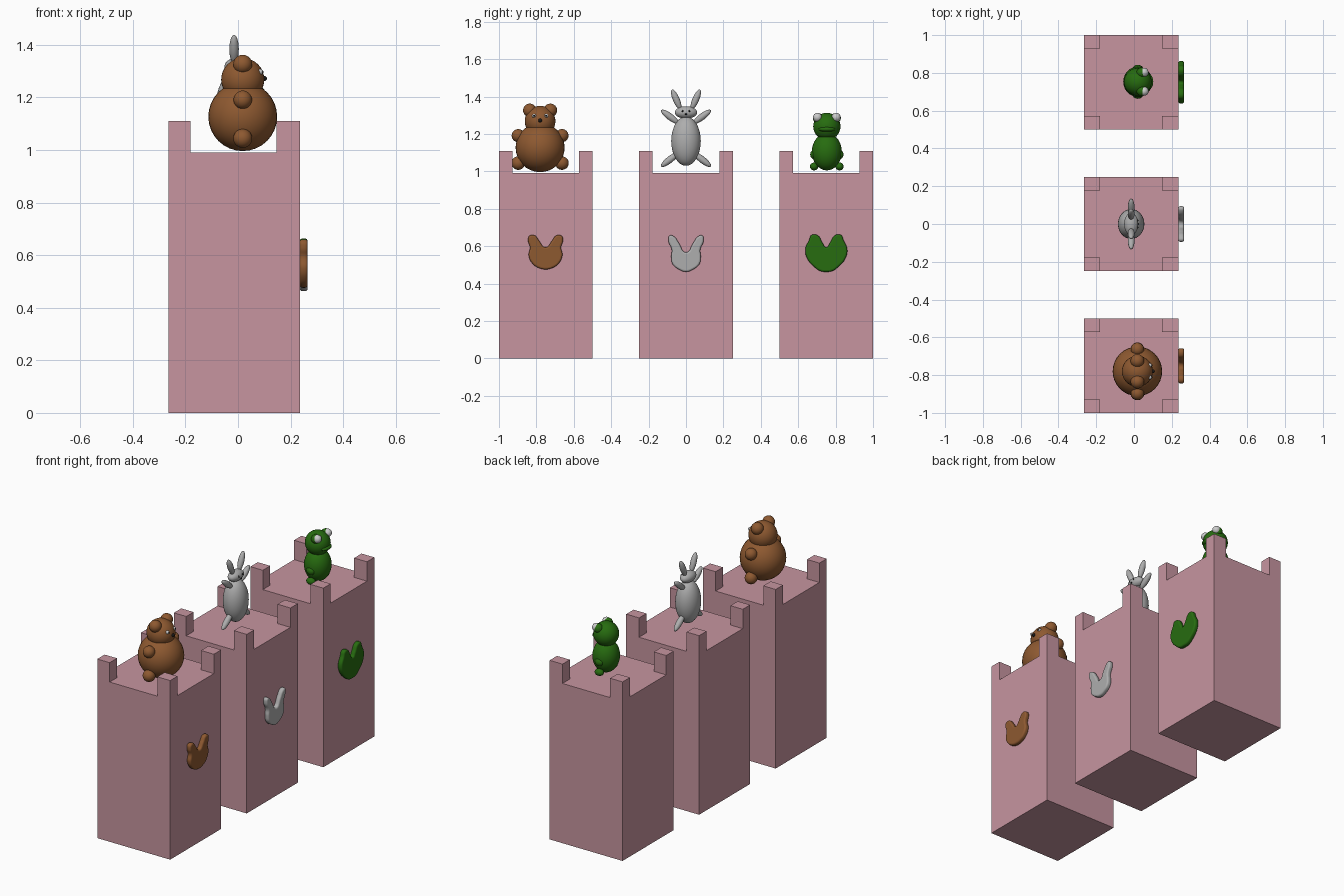
import bpy, bmesh, math

if "Cube" in bpy.data.objects:
    bpy.data.objects.remove(bpy.data.objects["Cube"])


def material(name, rgb):
    m = bpy.data.materials.new(name)
    m.diffuse_color = (*rgb, 1)
    m.use_nodes = True
    m.node_tree.nodes["Principled BSDF"].inputs["Base Color"].default_value = m.diffuse_color
    return m


PINK = material("pink", (0.57, 0.30, 0.35))
BROWN = material("brown", (0.27, 0.10, 0.03))
GREY = material("grey", (0.42, 0.42, 0.42))
GREEN = material("green", (0.02, 0.15, 0.005))
WHITE = material("white", (0.85, 0.85, 0.85))
BLACK = material("black", (0.01, 0.01, 0.01))


def ball(name, mat, loc, radii, lean=0):
    """Smooth ellipsoid; lean tips its top towards +y, in degrees."""
    bpy.ops.mesh.primitive_uv_sphere_add(segments=32, ring_count=16, radius=1, location=loc)
    o = bpy.context.object
    o.name = name
    o.scale = radii if isinstance(radii, tuple) else (radii,) * 3
    o.rotation_euler.x = -math.radians(lean)
    o.data.materials.append(mat)
    bpy.ops.object.shade_smooth()
    return o


def pair(name, mat, x, y, dy, z, radii, lean=0):
    for s, side in ((-1, "left"), (1, "right")):
        ball(f"{name}_{side}", mat, (x, y + s * dy, z), radii, s * lean)


def tower(name, y):
    """Square block with a raised post on each corner."""
    xs = (-0.265, -0.18, 0.147, 0.235)
    ys = (y - 0.25, y - 0.178, y + 0.178, y + 0.25)
    bm = bmesh.new()
    v = [[bm.verts.new((a, b, 0)) for b in ys] for a in xs]
    base = [bm.faces.new((v[i][j], v[i + 1][j], v[i + 1][j + 1], v[i][j + 1]))
            for i in range(3) for j in range(3)]
    ext = bmesh.ops.extrude_face_region(bm, geom=base, use_keep_orig=True)["geom"]
    bmesh.ops.translate(bm, verts=[g for g in ext if isinstance(g, bmesh.types.BMVert)],
                        vec=(0, 0, 0.99))
    # corner posts
    corners = []
    for f in bm.faces:
        c = f.calc_center_median()
        if c.z > 0.98 and abs(c.x + 0.015) > 0.1 and abs(c.y - y) > 0.1:
            corners.append(f)
    ext = bmesh.ops.extrude_discrete_faces(bm, faces=corners)["faces"]
    bmesh.ops.translate(bm, verts=list({w for f in ext for w in f.verts}), vec=(0, 0, 0.12))
    bmesh.ops.recalc_face_normals(bm, faces=bm.faces)
    me = bpy.data.meshes.new(name)
    bm.to_mesh(me)
    bm.free()
    me.materials.append(PINK)
    bpy.context.collection.objects.link(bpy.data.objects.new(name, me))


def emblem(name, mat, y, half):
    """Puffy mirrored head outline on the +x wall; half runs top middle to bottom middle."""
    pts = half + [(-a, b) for a, b in half[-2:0:-1]]
    cu = bpy.data.curves.new(name, 'CURVE')
    cu.dimensions, cu.fill_mode = '2D', 'BOTH'
    cu.extrude, cu.bevel_depth, cu.offset = 0.005, 0.01, -0.01
    cu.bevel_resolution, cu.resolution_u = 3, 6
    sp = cu.splines.new('BEZIER')
    sp.bezier_points.add(len(pts) - 1)
    sp.use_cyclic_u = True
    for p, (a, b) in zip(sp.bezier_points, pts):
        p.co = (a, b, 0)
        p.handle_left_type = p.handle_right_type = 'AUTO'
    o = bpy.data.objects.new(name, cu)
    bpy.context.collection.objects.link(o)
    o.location = (0.25, y, 0)
    o.rotation_euler = (math.pi / 2, 0, math.pi / 2)
    cu.materials.append(mat)
    bpy.ops.object.select_all(action='DESELECT')
    o.select_set(True)
    bpy.context.view_layer.objects.active = o
    bpy.ops.object.convert(target='MESH')
    bpy.ops.object.shade_smooth_by_angle(angle=math.radians(40))


# Towers
for n, y in (("bear_tower", -0.75), ("rabbit_tower", 0), ("frog_tower", 0.75)):
    tower(n, y)

# Wall emblems
emblem("bear_emblem", BROWN, -0.751, [
    (0, .594), (.035, .63), (.057, .657), (.086, .655), (.093, .628), (.083, .594),
    (.09, .551), (.07, .507), (.035, .483), (0, .476)])
emblem("rabbit_emblem", GREY, 0, [
    (0, .567), (.037, .615), (.062, .65), (.087, .657), (.094, .63), (.076, .58),
    (.079, .545), (.072, .505), (.037, .475), (0, .463)])
emblem("frog_emblem", GREEN, 0.75, [
    (0, .594), (.02, .618), (.045, .657), (.078, .66), (.093, .63), (.112, .583),
    (.1, .53), (.065, .49), (.032, .467), (0, .463)])

# Bear
x, y = 0.018, -0.78
ball("bear_body", BROWN, (x, y, 1.127), 0.131)
ball("bear_head", BROWN, (x, y, 1.268), 0.082)
pair("bear_ear", BROWN, x, y, 0.055, 1.326, 0.036)
pair("bear_arm", BROWN, x, y, 0.117, 1.191, 0.035)
pair("bear_leg", BROWN, x, y, 0.117, 1.044, 0.036)
pair("bear_eye", WHITE, 0.084, y, 0.032, 1.297, 0.011)
pair("bear_pupil", BLACK, 0.093, y, 0.032, 1.297, 0.005)
ball("bear_nose", BLACK, (0.1, y, 1.272), 0.01)

# Rabbit
x = -0.015
ball("rabbit_body", GREY, (x, 0, 1.162), (0.07, 0.079, 0.132))
ball("rabbit_head", GREY, (x, 0, 1.315), (0.037, 0.06, 0.033))
pair("rabbit_ear", GREY, x, 0, 0.052, 1.384, (0.018, 0.018, 0.058), 23)
pair("rabbit_arm", GREY, x, 0, 0.086, 1.292, (0.018, 0.018, 0.058), 53)
pair("rabbit_leg", GREY, x, 0, 0.086, 1.063, (0.018, 0.018, 0.06), 128)
pair("rabbit_eye", BLACK, 0.018, 0, 0.018, 1.322, 0.005)
ball("rabbit_nose", BLACK, (0.021, 0, 1.305), 0.005)

# Frog
x, y = 0.02, 0.753
ball("frog_body", GREEN, (x, y, 1.105), (0.077, 0.08, 0.1))
ball("frog_head", GREEN, (x, y, 1.24), 0.073)
pair("frog_arm", GREEN, x, y, 0.067, 1.09, (0.028, 0.022, 0.025))
pair("frog_leg", GREEN, x, y, 0.068, 1.026, (0.028, 0.022, 0.021))
pair("frog_eye_socket", GREEN, 0.04, y, 0.048, 1.285, 0.027)
pair("frog_eye", WHITE, 0.053, y, 0.05, 1.289, 0.024)
ball("frog_mouth", GREEN, (0.072, y, 1.225), (0.03, 0.045, 0.015))
